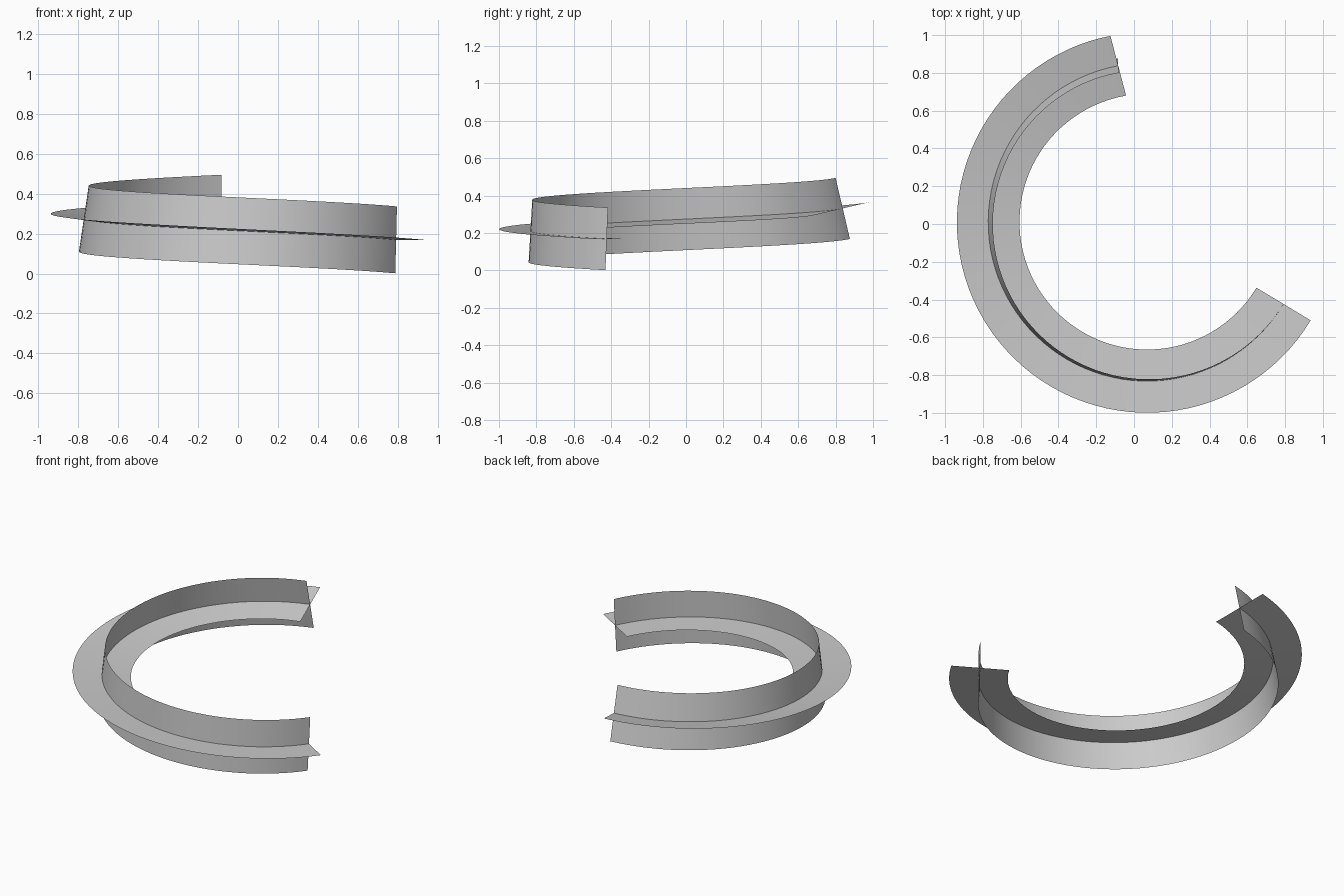
import bpy
from math import radians, cos, sin
from mathutils import Vector

if "Cube" in bpy.data.objects:
    bpy.data.objects.remove(bpy.data.objects["Cube"])

CX, CY, R, HALF = 0.07, 0.01, 0.842, 0.1675
START, SWEEP, RISE, ROLL, SEG = -31, 228.5, 0.163, 0.225, 64


def frame(t):
    """Centre, outward and upward directions along the rising arc."""
    a = radians(START - SWEEP * t)
    p = Vector((CX + R * cos(a), CY + R * sin(a), 0.1685 + RISE * t))
    yaw = a + radians(3.5) * max(0, (t - 0.97) / 0.03)   # slight end skew
    radial = Vector((cos(yaw), sin(yaw), 0))
    slope = RISE / (R * radians(SWEEP))
    tangent = Vector((sin(yaw), -cos(yaw), slope)).normalized()
    up = tangent.cross(radial).normalized()
    if up.z < 0:
        up = -up
    r = ROLL * t                                        # gradual inward roll
    return p, radial * cos(r) + up * sin(r), up * cos(r) - radial * sin(r)


def strip(name, axis):
    verts, faces = [], []
    for i in range(SEG + 1):
        f = frame(i / SEG)
        verts += [f[0] + f[axis] * s for s in (-HALF, 0, HALF)]
    for i in range(SEG):
        for j in range(2):
            k = 3 * i + j
            faces.append((k, k + 1, k + 4, k + 3))
    me = bpy.data.meshes.new(name)
    me.from_pydata([tuple(v) for v in verts], [], faces)
    me.shade_smooth()
    ob = bpy.data.objects.new(name, me)
    bpy.context.collection.objects.link(ob)


# two crossing ribbons swept along the arc
strip("flat_ribbon", 1)
strip("upright_ribbon", 2)
